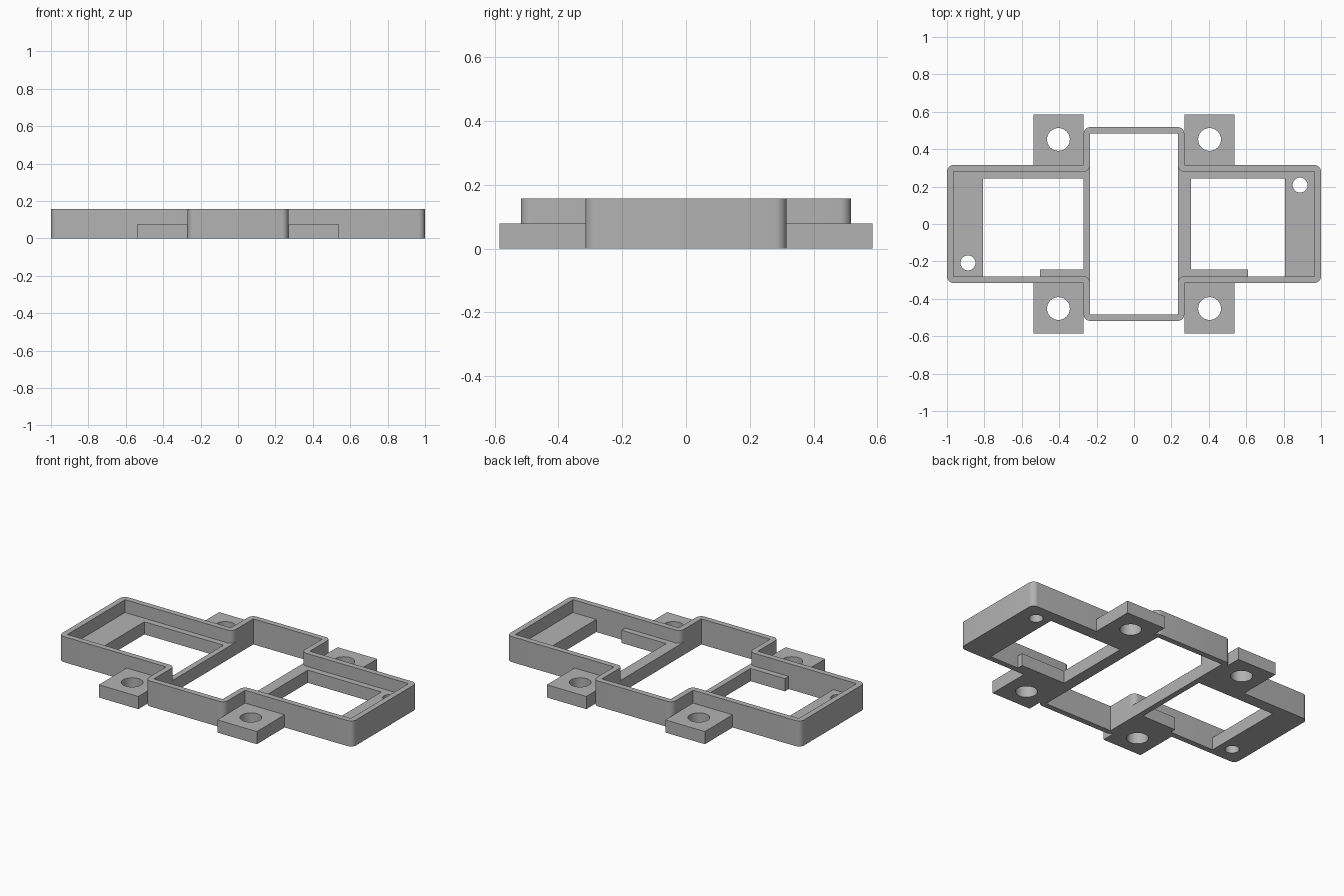
import bpy, bmesh, math
from mathutils import Vector

cube = bpy.data.objects.get("Cube")
if cube:
    bpy.data.objects.remove(cube)

WALL_H, FLOOR_H = 0.157, 0.078
BOX_X, BOX_Y = 0.269, 0.518      # outer half sizes of the middle box
WING_X, WING_Y = 1.0, 0.315      # outer half sizes of the wings
T = 0.035                        # wall thickness

grey = bpy.data.materials.new("plain grey")
grey.use_nodes = True
grey.diffuse_color = (0.45, 0.45, 0.45, 1)
grey.node_tree.nodes["Principled BSDF"].inputs["Base Color"].default_value = (0.45, 0.45, 0.45, 1)


def circle(x, y, r, n=32):
    return [(x + r * math.cos(i * math.tau / n), y + r * math.sin(i * math.tau / n)) for i in range(n)]


def cross(bx, by, wx, wy, convex_r, concave_r, steps=8):
    """Cross-shaped outline with rounded outward and inward corners."""
    quarter = [(wx, wy, convex_r), (bx, wy, concave_r), (bx, by, convex_r)]
    corners = []
    for sx, sy in ((1, 1), (-1, 1), (-1, -1), (1, -1)):
        part = [(x * sx, y * sy, r) for x, y, r in quarter]
        corners += part if sx * sy > 0 else part[::-1]
    out = []
    for i, (x, y, r) in enumerate(corners):
        p = Vector((x, y))
        if r == 0:
            out.append(p)
            continue
        a = (Vector(corners[i - 1][:2]) - p).normalized() * r
        b = (Vector(corners[(i + 1) % len(corners)][:2]) - p).normalized() * r
        for k in range(steps + 1):
            t = k / steps * math.pi / 2
            out.append(p + a + b - b * math.cos(t) - a * math.sin(t))
    return out


def slab(name, loops, height):
    """Solid from z = 0 to height; later loops cut holes in the first."""
    curve = bpy.data.curves.new(name, "CURVE")
    curve.dimensions = "2D"
    curve.fill_mode = "BOTH"
    curve.extrude = height / 2
    for loop in loops:
        spline = curve.splines.new("POLY")
        spline.points.add(len(loop) - 1)
        for point, (x, y) in zip(spline.points, loop):
            point.co = (x, y, 0, 1)
        spline.use_cyclic_u = True
    temp = bpy.data.objects.new(name + " profile", curve)
    bpy.context.collection.objects.link(temp)
    bpy.context.view_layer.update()
    mesh = bpy.data.meshes.new_from_object(temp.evaluated_get(bpy.context.evaluated_depsgraph_get()))
    bpy.data.objects.remove(temp)
    bm = bmesh.new()
    bm.from_mesh(mesh)
    bmesh.ops.remove_doubles(bm, verts=bm.verts, dist=1e-5)
    bmesh.ops.translate(bm, verts=bm.verts, vec=(0, 0, height / 2))
    bmesh.ops.recalc_face_normals(bm, faces=bm.faces)
    bm.to_mesh(mesh)
    bm.free()
    mesh.materials.clear()
    mesh.materials.append(grey)
    obj = bpy.data.objects.new(name, mesh)
    bpy.context.collection.objects.link(obj)
    bpy.ops.object.select_all(action="DESELECT")
    obj.select_set(True)
    bpy.context.view_layer.objects.active = obj
    bpy.ops.object.shade_smooth_by_angle(angle=math.radians(30))
    return obj


# Tall wall around the whole outline
slab("outer_wall", [cross(BOX_X, BOX_Y, WING_X, WING_Y, T, 0),
                    cross(BOX_X - T, BOX_Y - T, WING_X - T, WING_Y - T, 0, T)], WALL_H)

# Low floor of each wing: bridge, front lip, back ledge and end plate
IX, IY = WING_X - T, WING_Y - T
for name, s, bridge, lip_end in (("left_floor", 1, 0.305, 0.61), ("right_floor", -1, BOX_X, 0.503)):
    inner = BOX_X - T
    outline = [(inner, -WING_Y), (BOX_X, -WING_Y), (BOX_X, -IY), (lip_end, -IY), (lip_end, -0.243),
               (bridge, -0.243), (bridge, 0.242), (0.807, 0.242), (0.807, -IY), (IX, -IY),
               (IX, IY), (BOX_X, IY), (BOX_X, WING_Y), (inner, WING_Y)]
    slab(name, [[(x * s, y) for x, y in outline], circle(0.888 * s, 0.208 * s, 0.04)], FLOOR_H)

# Four mounting tabs with screw holes
for side, sx in (("left", 1), ("right", -1)):
    for end, sy in (("back", 1), ("front", -1)):
        x0, x1, y0, y1 = BOX_X * sx, 0.538 * sx, WING_Y * sy, 0.585 * sy
        slab(f"{end}_{side}_tab", [[(x0, y0), (x1, y0), (x1, y1), (x0, y1)],
                                   circle(0.404 * sx, 0.452 * sy, 0.061)], FLOOR_H)
